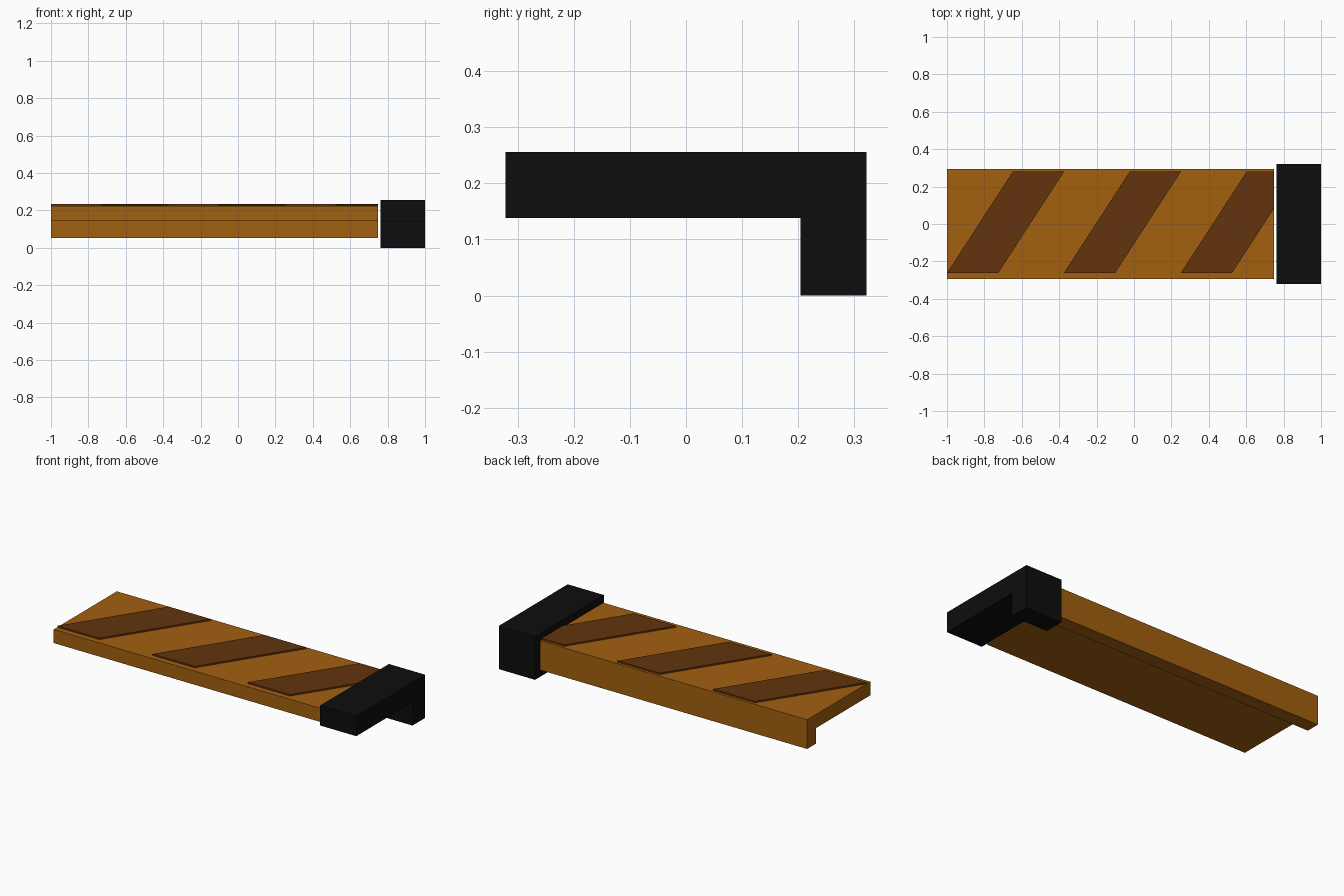
import bpy
import bmesh
from mathutils import Vector

cube = bpy.data.objects.get("Cube")
if cube:
    bpy.data.objects.remove(cube, do_unlink=True)


def material(name, color):
    mat = bpy.data.materials.new(name)
    mat.use_nodes = True
    mat.diffuse_color = color
    bsdf = mat.node_tree.nodes["Principled BSDF"]
    bsdf.inputs["Base Color"].default_value = color
    bsdf.inputs["Roughness"].default_value = 0.8
    return mat


def prism(name, outline, offset, mat, clip_x=None):
    """Extrude a closed outline along an offset, optionally trimmed at x."""
    bm = bmesh.new()
    face = bm.faces.new([bm.verts.new(p) for p in outline])
    ext = bmesh.ops.extrude_face_region(bm, geom=[face], use_keep_orig=True)
    moved = [g for g in ext["geom"] if isinstance(g, bmesh.types.BMVert)]
    bmesh.ops.translate(bm, verts=moved, vec=Vector(offset))
    if clip_x is not None:
        cut = bmesh.ops.bisect_plane(
            bm, geom=bm.verts[:] + bm.edges[:] + bm.faces[:],
            plane_co=(clip_x, 0, 0), plane_no=(1, 0, 0), clear_outer=True)
        edges = [g for g in cut["geom_cut"] if isinstance(g, bmesh.types.BMEdge)]
        if edges:
            bmesh.ops.holes_fill(bm, edges=edges)
    bmesh.ops.recalc_face_normals(bm, faces=bm.faces)
    mesh = bpy.data.meshes.new(name)
    bm.to_mesh(mesh)
    bm.free()
    mesh.materials.append(mat)
    obj = bpy.data.objects.new(name, mesh)
    bpy.context.collection.objects.link(obj)
    return obj


def angle_bar(name, x0, x1, half_width, bottom, top, thick, mat):
    """L-shaped bar: flat top with a leg along the back edge."""
    front, back = -half_width, half_width
    section = [(front, top), (front, top - thick), (back - thick, top - thick),
               (back - thick, bottom), (back, bottom), (back, top)]
    return prism(name, [(x0, y, z) for y, z in section], (x1 - x0, 0, 0), mat)


orange = material("amber orange", (0.36, 0.115, 0.005, 1))
brown = material("dark brown", (0.125, 0.034, 0.004, 1))
black = material("black", (0.004, 0.004, 0.004, 1))

# Main bar and the thicker end cap
BAR_END, BAR_TOP = 0.749, 0.225
angle_bar("bar", -1, BAR_END, 0.295, 0.052, BAR_TOP, 0.081, orange)
angle_bar("end_cap", 0.763, 1, 0.322, 0, 0.256, 0.118, black)

# Slanted stripes, the last one trimmed at the end of the bar
WIDTH, SLANT, SPACING = 0.274, 0.352, 0.625
FRONT, BACK = -0.262, 0.28
for i in range(3):
    x = -1 + i * SPACING
    outline = [(x, FRONT, BAR_TOP), (x + WIDTH, FRONT, BAR_TOP),
               (x + WIDTH + SLANT, BACK, BAR_TOP), (x + SLANT, BACK, BAR_TOP)]
    prism(f"stripe_{i + 1}", outline, (0, 0, 0.009), brown, clip_x=BAR_END)
